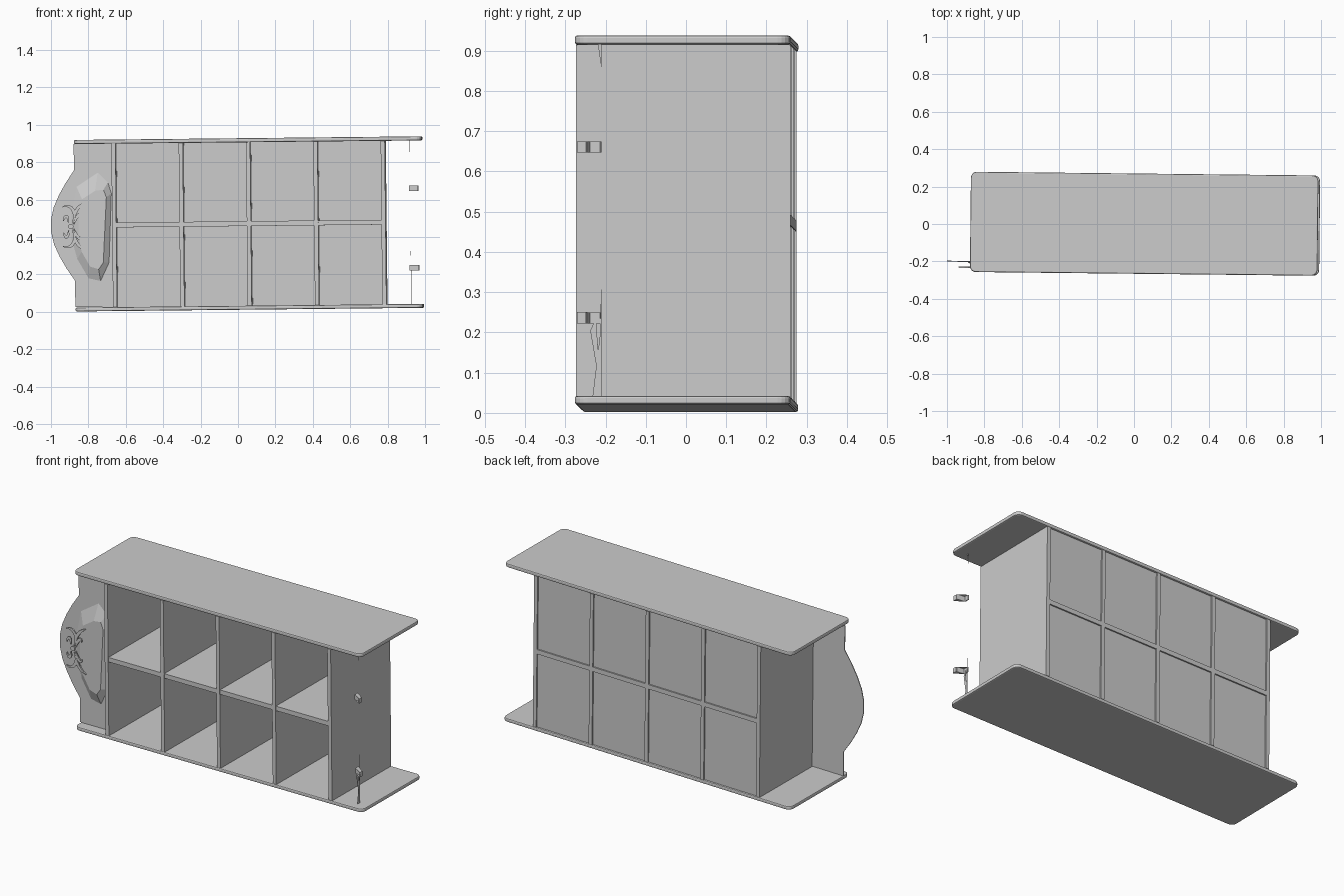
import bpy, bmesh, math
from mathutils import Matrix, Vector

cube = bpy.data.objects.get("Cube")
if cube:
    bpy.data.objects.remove(cube, do_unlink=True)

grey = bpy.data.materials.new("plain grey")
grey.use_nodes = True
grey.diffuse_color = (0.6, 0.6, 0.6, 1)
grey.node_tree.nodes["Principled BSDF"].inputs["Base Color"].default_value = grey.diffuse_color

# The whole cabinet lies slightly askew about its middle
MID = Vector((0, 0, 0.47))
TILT = (Matrix.Translation(MID) @ Matrix.Rotation(-0.0108, 4, 'Z')
        @ Matrix.Rotation(-0.0105, 4, 'Y') @ Matrix.Translation(-MID))


def finish(name, bm):
    bmesh.ops.recalc_face_normals(bm, faces=bm.faces)
    mesh = bpy.data.meshes.new(name)
    bm.to_mesh(mesh)
    bm.free()
    mesh.transform(TILT)
    mesh.materials.append(grey)
    obj = bpy.data.objects.new(name, mesh)
    bpy.context.collection.objects.link(obj)
    return obj


def box(name, x, y, z):
    bm = bmesh.new()
    bmesh.ops.create_cube(bm, size=1)
    for v in bm.verts:
        v.co = [lo + (c + 0.5) * (hi - lo) for c, (lo, hi) in zip(v.co, (x, y, z))]
    return finish(name, bm)


def prism(name, outline, depth, axis):
    """Extrude a closed 2D outline along the given axis."""
    bm = bmesh.new()
    place = lambda a, b: (a, b, depth[0]) if axis == 'Z' else (a, depth[0], b)
    face = bm.faces.new([bm.verts.new(place(a, b)) for a, b in outline])
    move = Vector((0, 0, 1) if axis == 'Z' else (0, 1, 0)) * (depth[1] - depth[0])
    ext = bmesh.ops.extrude_face_region(bm, geom=[face], use_keep_orig=True)
    bmesh.ops.translate(bm, vec=move, verts=[g for g in ext["geom"] if isinstance(g, bmesh.types.BMVert)])
    return finish(name, bm)


def rounded_rect(x0, x1, y0, y1, r):
    corners = ((x1 - r, y1 - r), (x0 + r, y1 - r), (x0 + r, y0 + r), (x1 - r, y0 + r))
    return [(cx + r * math.cos(math.radians(90 * i + 18 * k)),
             cy + r * math.sin(math.radians(90 * i + 18 * k)))
            for i, (cx, cy) in enumerate(corners) for k in range(6)]


def ribbon(path, width):
    """Outline of a curved stroke that swells in the middle."""
    a, b, c, d = (Vector(p) for p in path)
    left, right = [], []
    for i in range(9):
        t = i / 8
        s = 1 - t
        p = a * s**3 + b * 3 * s * s * t + c * 3 * s * t * t + d * t**3
        tan = (b - a) * s * s + (c - b) * 2 * s * t + (d - c) * t * t
        n = Vector((-tan.y, tan.x)).normalized() * width * (0.25 + math.sin(math.pi * t))
        left.append(tuple(p + n))
        right.append(tuple(p - n))
    return left + right[::-1]


# Outer boards with rounded corners and softened edges
for name, z in (("lower_board", (0.011, 0.032)), ("upper_board", (0.906, 0.928))):
    board = prism(name, rounded_rect(-0.87, 0.988, -0.266, 0.27, 0.032), z, 'Z')
    bev = board.modifiers.new("soft_edge", 'BEVEL')
    bev.width, bev.segments = 0.006, 2
    bev.limit_method, bev.angle_limit = 'ANGLE', math.radians(50)

# Dividers, shelves and recessed backs
X = [-0.659 + 0.36 * i for i in range(5)]
H = 0.011
for i, x in enumerate(X):
    box(f"divider_{i + 1}", (x - H, x + H), (-0.265, 0.268), (0.032, 0.906))
for i, (x0, x1) in enumerate(zip(X, X[1:])):
    box(f"shelf_{i + 1}", (x0 + H, x1 - H), (-0.262, 0.268), (0.458, 0.484))
    for row, z in (("lower", (0.032, 0.458)), ("upper", (0.484, 0.906))):
        box(f"{row}_back_{i + 1}", (x0 + H, x1 - H), (0.25, 0.26), z)

# Crest board with a bowed edge
CZ = 0.47
half = [(-0.67, 0.436), (-0.872, 0.436), (-0.872, 0.295), (-0.916, 0.23),
        (-0.953, 0.165), (-0.982, 0.1), (-0.997, 0.035)]
crest = [(x, CZ + h) for x, h in half] + [(x, CZ - h) for x, h in reversed(half)]
prism("crest_board", crest, (-0.212, -0.207), 'Y')

# Faceted raised panel on the crest
rim = [(-0.745, 0.755), (-0.69, 0.70), (-0.672, 0.64), (-0.688, 0.27), (-0.735, 0.17),
       (-0.80, 0.185), (-0.86, 0.29), (-0.89, 0.40), (-0.89, 0.54), (-0.86, 0.68)]
top = [(-0.76, 0.655), (-0.715, 0.66), (-0.70, 0.62), (-0.72, 0.27), (-0.745, 0.235),
       (-0.79, 0.25), (-0.835, 0.33), (-0.85, 0.41), (-0.85, 0.53), (-0.83, 0.61)]
bm = bmesh.new()
low = [bm.verts.new((x, -0.211, z)) for x, z in rim]
high = [bm.verts.new((x, -0.236, z)) for x, z in top]
bm.faces.new(high)
for i in range(len(low)):
    j = (i + 1) % len(low)
    bm.faces.new((low[i], low[j], high[j], high[i]))
bm.faces.new(low[::-1])
finish("crest_raised_panel", bm)

# Scroll ornament: mirrored leaves around a bead
OZ = 0.465
leaves = [
    [(-0.885, 0.02), (-0.85, 0.07), (-0.89, 0.13), (-0.935, 0.105)],
    [(-0.905, 0.02), (-0.90, 0.06), (-0.925, 0.07), (-0.93, 0.03)],
    [(-0.88, 0.015), (-0.87, 0.09), (-0.85, 0.11), (-0.81, 0.13)],
    [(-0.875, 0.01), (-0.86, 0.06), (-0.84, 0.08), (-0.835, 0.05)],
]
for i, leaf in enumerate(leaves):
    for side, s in (("upper", 1), ("lower", -1)):
        path = [(x, OZ + s * h) for x, h in leaf]
        prism(f"{side}_leaf_{i + 1}", ribbon(path, 0.007), (-0.244, -0.237), 'Y')
bead = [(-0.891 + 0.014 * math.cos(a * math.pi / 6), OZ + 0.014 * math.sin(a * math.pi / 6))
        for a in range(12)]
prism("ornament_bead", bead, (-0.246, -0.237), 'Y')

# Bent brackets beyond the base end
bend = [(0.918, -0.2), (0.918, -0.228), (0.965, -0.234), (0.965, -0.257)]
strip = bend + [(x + 0.005, y - 0.004) for x, y in reversed(bend)]
for name, z in (("lower_bracket", 0.212), ("upper_bracket", 0.637)):
    prism(name, strip, (z, z + 0.028), 'Z')

# Thin slivers of the base trim
slivers = {
    "lower_trim_a": ((-0.2, 0.032), (-0.2, 0.315), (-0.204, 0.2)),
    "lower_trim_b": ((-0.2, 0.032), (-0.228, 0.195), (-0.214, 0.225)),
    "lower_trim_c": ((-0.222, 0.032), (-0.2, 0.032), (-0.2, 0.215)),
    "upper_trim": ((-0.2, 0.906), (-0.209, 0.906), (-0.2, 0.845)),
}
for name, tri in slivers.items():
    bm = bmesh.new()
    rings = [[bm.verts.new((x, y, z)) for y, z in tri] for x in (0.924, 0.926)]
    bm.faces.new(rings[0])
    bm.faces.new(rings[1])
    for i in range(3):
        j = (i + 1) % 3
        bm.faces.new((rings[0][i], rings[0][j], rings[1][j], rings[1][i]))
    finish(name, bm)
